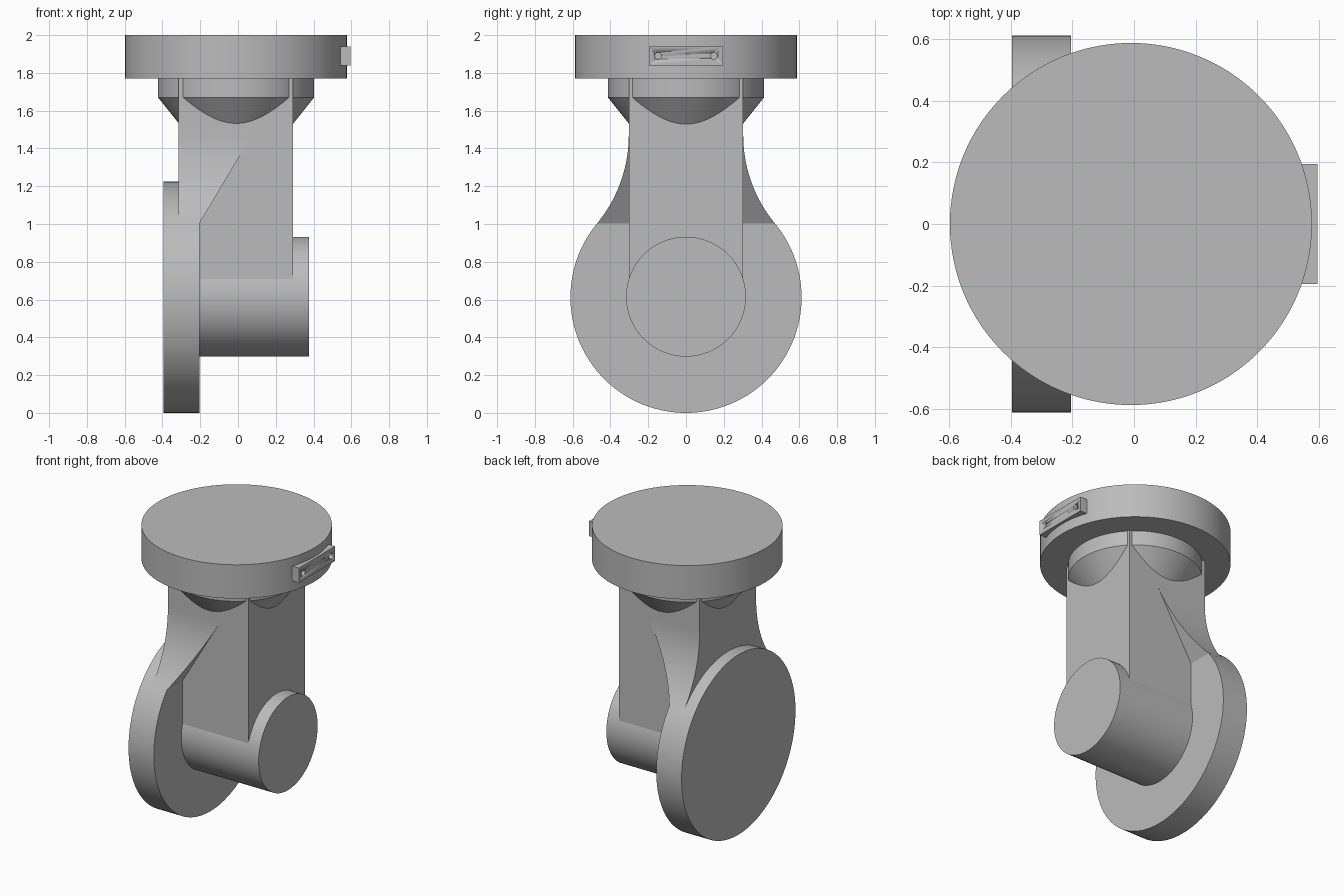
import bpy, bmesh, math

if "Cube" in bpy.data.objects:
    bpy.data.objects.remove(bpy.data.objects["Cube"], do_unlink=True)

# One plain grey for the whole part
grey = bpy.data.materials.new("plain grey")
grey.use_nodes = True
COLOUR = (0.50, 0.50, 0.50, 1)
grey.diffuse_color = COLOUR
grey.node_tree.nodes["Principled BSDF"].inputs["Base Color"].default_value = COLOUR

AXIS_X = -0.01      # centre of the mount and the column
WHEEL_R = 0.612     # large side disc, also its centre height
HALF = 0.303        # half width of the square column


def finish(obj, name):
    obj.name = obj.data.name = name
    obj.data.materials.clear()
    obj.data.materials.append(grey)
    bpy.ops.object.select_all(action='DESELECT')
    obj.select_set(True)
    bpy.context.view_layer.objects.active = obj
    bpy.ops.object.shade_smooth_by_angle(angle=math.radians(20))
    return obj


def box(name, x, y, z):
    bpy.ops.mesh.primitive_cube_add(size=1)
    obj = bpy.context.object
    for v in obj.data.vertices:
        v.co = [lo + (c + 0.5) * (hi - lo) for c, (lo, hi) in zip(v.co, (x, y, z))]
    return finish(obj, name)


def upright(name, z0, z1, r0, r1):
    bpy.ops.mesh.primitive_cone_add(vertices=128, radius1=r0, radius2=r1, depth=z1 - z0,
                                    location=(AXIS_X, 0, (z0 + z1) / 2))
    return finish(bpy.context.object, name)


def crosswise(name, x0, x1, y, z, r, sides=128):
    bpy.ops.mesh.primitive_cylinder_add(vertices=sides, radius=r, depth=x1 - x0,
                                        location=((x0 + x1) / 2, y, z),
                                        rotation=(0, math.pi / 2, 0))
    return finish(bpy.context.object, name)


# Round mount with a stepped, tapered neck
upright("top_flange", 1.77, 2.0, 0.587, 0.587)
upright("neck_ring", 1.67, 1.78, 0.413, 0.413)
upright("neck_taper", 1.42, 1.67, 0.213, 0.413)

# Square column, side disc and cross barrel
box("column", (-0.315, 0.29), (-HALF, HALF), (WHEEL_R, 1.775))
crosswise("side_disc", -0.395, -0.205, 0, WHEEL_R, WHEEL_R)
crosswise("cross_barrel", -0.3, 0.377, 0, 0.615, 0.317)


# Concave webs blending the column into the disc, with a slanted inner face
def web(name, side):
    z_top, z_low, radius, steps = 1.47, 1.002, 0.733, 24
    bm = bmesh.new()
    rings = []
    for i in range(steps + 1):
        z = z_low + (z_top - z_low) * i / steps
        outer = HALF + radius - math.sqrt(radius ** 2 - (z_top - z) ** 2)
        right = -0.205 + 0.28 * i / steps
        corners = ((-0.315, 0.3), (right, 0.3), (right, outer), (-0.315, outer))
        rings.append([bm.verts.new((x, side * y, z)) for x, y in corners])
    for a, b in zip(rings, rings[1:]):
        for k in range(4):
            n = (k + 1) % 4
            bm.faces.new((a[k], a[n], b[n], b[k]))
    bm.faces.new(rings[0])
    bm.faces.new(rings[-1])
    bmesh.ops.recalc_face_normals(bm, faces=bm.faces)
    mesh = bpy.data.meshes.new(name)
    bm.to_mesh(mesh)
    bm.free()
    obj = bpy.data.objects.new(name, mesh)
    bpy.context.collection.objects.link(obj)
    finish(obj, name)


web("front_web", -1)
web("back_web", 1)

# Tag plate with two drilled screw holes
plate = box("tag_plate", (0.53, 0.595), (-0.195, 0.195), (1.84, 1.94))
for side in (-1, 1):
    drill = crosswise("drill", 0.57, 0.65, side * 0.148, 1.89, 0.018, 32)
    cut = plate.modifiers.new("hole", 'BOOLEAN')
    cut.operation = 'DIFFERENCE'
    cut.solver = 'EXACT'
    cut.object = drill
    bpy.context.view_layer.objects.active = plate
    bpy.ops.object.modifier_apply(modifier=cut.name)
    bpy.data.objects.remove(drill, do_unlink=True)
